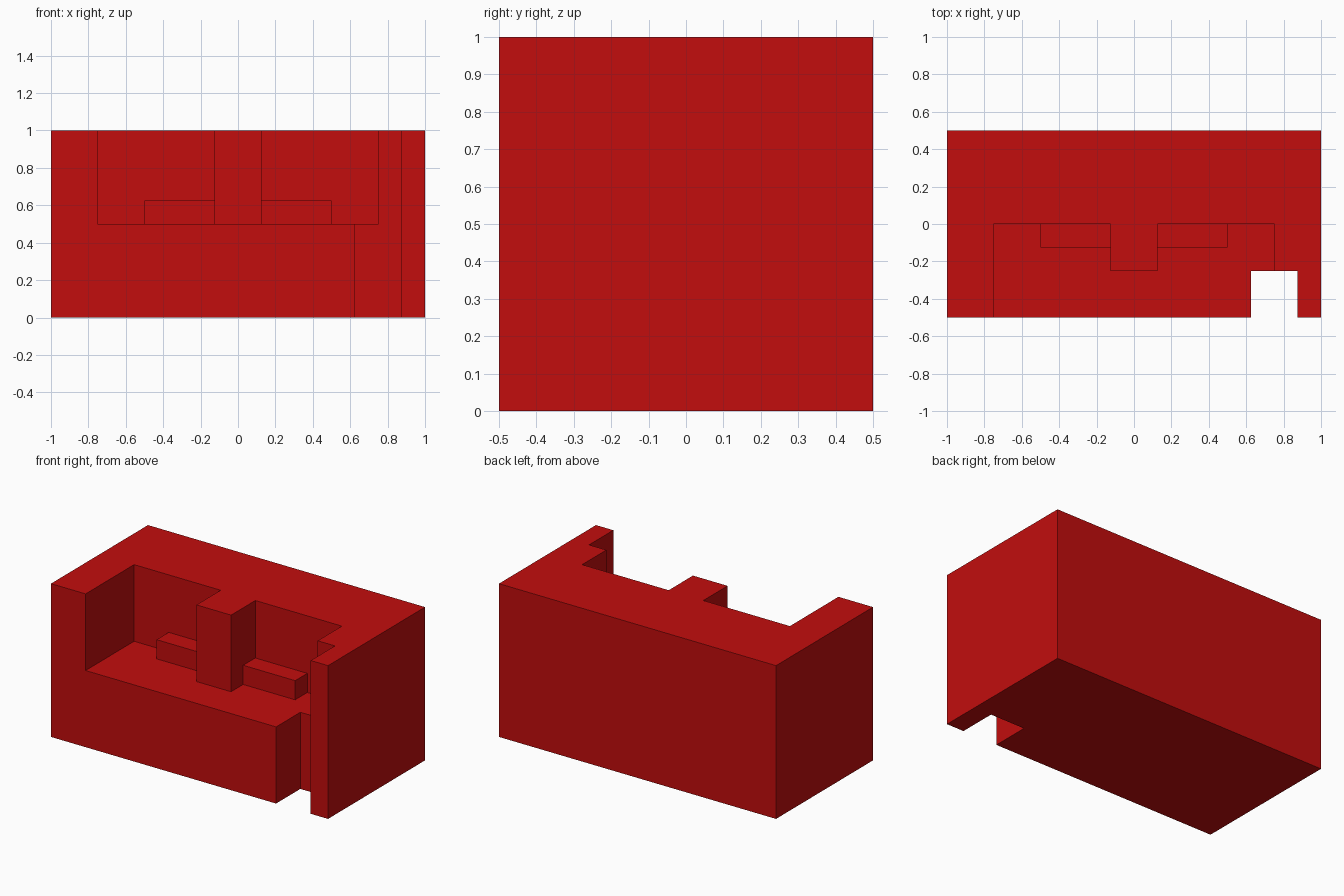
import bpy
import bmesh

if "Cube" in bpy.data.objects:
    bpy.data.objects.remove(bpy.data.objects["Cube"], do_unlink=True)

red = bpy.data.materials.new("red")
red.use_nodes = True
colour = (0.54, 0.004, 0.004, 1.0)
red.diffuse_color = colour
red.node_tree.nodes["Principled BSDF"].inputs["Base Color"].default_value = colour


def prism(name, outline, low, high):
    """Extrude a plan outline (x, y) between two heights."""
    bm = bmesh.new()
    face = bm.faces.new([bm.verts.new((x, y, low)) for x, y in outline])
    new = bmesh.ops.extrude_face_region(bm, geom=[face])["geom"]
    verts = [v for v in new if isinstance(v, bmesh.types.BMVert)]
    bmesh.ops.translate(bm, verts=verts, vec=(0, 0, high - low))
    bmesh.ops.recalc_face_normals(bm, faces=bm.faces)
    mesh = bpy.data.meshes.new(name)
    bm.to_mesh(mesh)
    bm.free()
    mesh.materials.append(red)
    obj = bpy.data.objects.new(name, mesh)
    bpy.context.collection.objects.link(obj)
    return obj


def box(name, x0, x1, y0, y1, low, high):
    return prism(name, [(x0, y0), (x1, y0), (x1, y1), (x0, y1)], low, high)


def combine(target, tool, operation):
    """Bake a boolean into the target and remove the tool."""
    mod = target.modifiers.new(tool.name, "BOOLEAN")
    mod.operation, mod.solver, mod.object = operation, "EXACT", tool
    graph = bpy.context.evaluated_depsgraph_get()
    graph.update()
    mesh = bpy.data.meshes.new_from_object(target.evaluated_get(graph))
    target.modifiers.clear()
    target.data = mesh
    bpy.data.objects.remove(tool, do_unlink=True)


# Solid outer block
block = box("block_body", -1, 1, -0.5, 0.5, 0, 1)

# Front recess, shaped around the central pillar
recess = [(-0.75, -0.7), (0.75, -0.7), (0.75, 0), (0.125, 0),
          (0.125, -0.25), (-0.125, -0.25), (-0.125, 0), (-0.75, 0)]
combine(block, prism("recess_cutter", recess, 0.5, 1.2), "DIFFERENCE")

# Full-height slot beside the left end wall
combine(block, box("slot_cutter", 0.625, 0.875, -0.7, -0.25, -0.2, 1.2), "DIFFERENCE")

# Low ledges on each side of the pillar, embedded in floor and wall
for side in (-1, 1):
    inner, outer = sorted((side * 0.05, side * 0.5))
    combine(block, box("ledge", inner, outer, -0.125, 0.1, 0.4, 0.625), "UNION")

block.data.name = "block_body"
